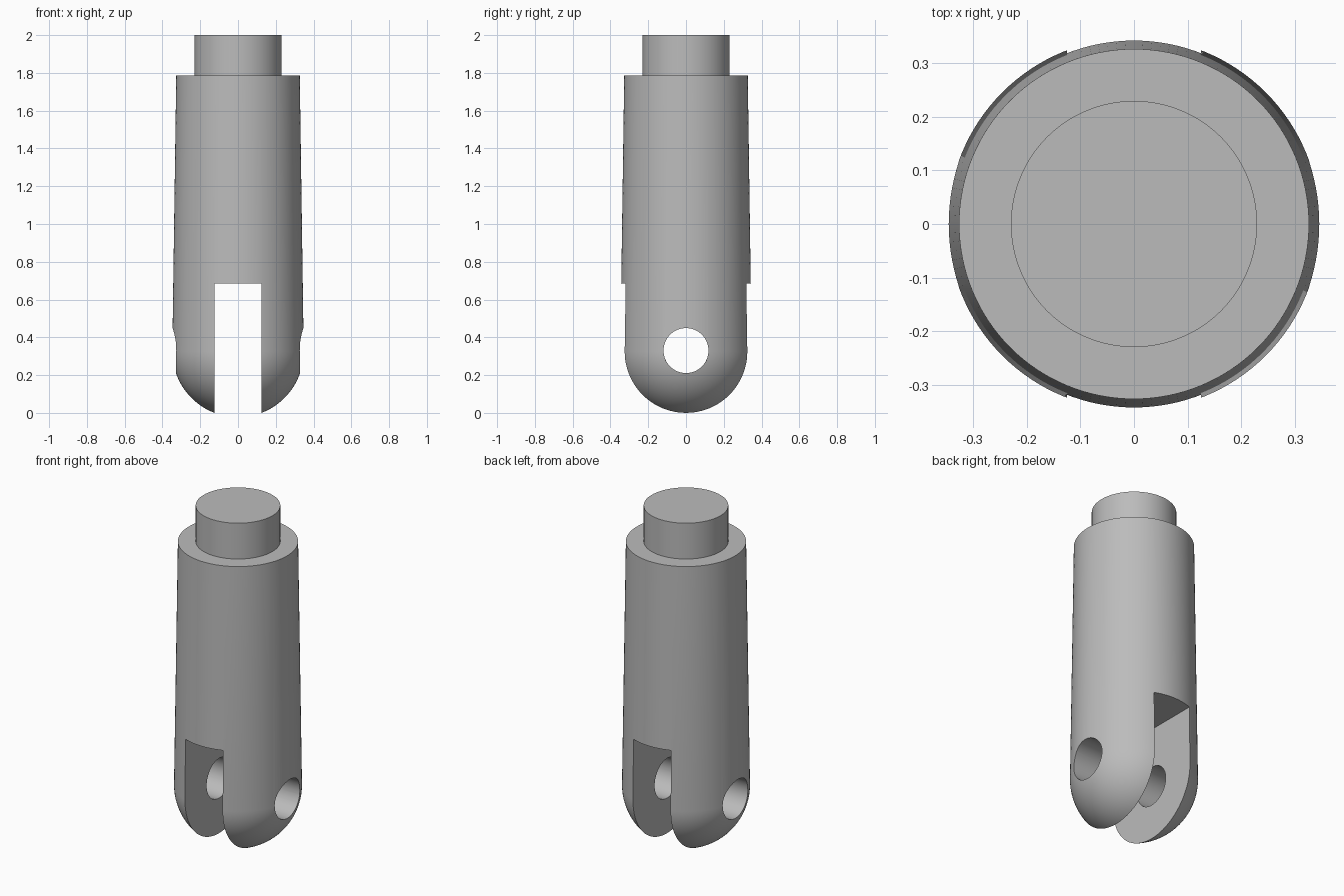
import bpy, bmesh, math
from mathutils import Matrix

if "Cube" in bpy.data.objects:
    bpy.data.objects.remove(bpy.data.objects["Cube"], do_unlink=True)

R = 0.348           # radius at the rounded end
HALF_SLOT = 0.125   # half the width of the fork slot
SLOT_TOP = 0.685
PIN_Z, PIN_R = 0.325, 0.119

grey = bpy.data.materials.new("plain_grey")
grey.use_nodes = True
colour = (0.5, 0.5, 0.5, 1)
grey.diffuse_color = colour
grey.node_tree.nodes["Principled BSDF"].inputs["Base Color"].default_value = colour


def finish(bm, name):
    bmesh.ops.recalc_face_normals(bm, faces=bm.faces)
    mesh = bpy.data.meshes.new(name)
    bm.to_mesh(mesh)
    bm.free()
    mesh.materials.append(grey)
    obj = bpy.data.objects.new(name, mesh)
    bpy.context.collection.objects.link(obj)
    return obj


def lathe(name, profile, steps=128):
    bm = bmesh.new()
    verts = [bm.verts.new((r, 0, z)) for r, z in profile]
    edges = [bm.edges.new(pair) for pair in zip(verts, verts[1:])]
    bmesh.ops.spin(bm, geom=verts + edges, cent=(0, 0, 0), axis=(0, 0, 1),
                   angle=math.tau, steps=steps, use_duplicate=False)
    bmesh.ops.remove_doubles(bm, verts=bm.verts, dist=1e-5)
    return finish(bm, name)


# Rod: hemispherical end, slightly tapered shaft, stepped neck
steps = 24
dome = [(R * math.sin(a), PIN_Z - R * math.cos(a))
        for a in (i * math.pi / 2 / steps for i in range(steps + 1))]
dome[0] = (0, PIN_Z - R)
rod = lathe("clevis_rod", dome + [(0.327, 1.785), (0.23, 1.785), (0.23, 2), (0, 2)])

# Fork slot, open at the bottom and running front to back
bm = bmesh.new()
bmesh.ops.create_cube(bm, size=1, matrix=Matrix.Translation((0, 0, SLOT_TOP - 0.5))
                      @ Matrix.Diagonal((2 * HALF_SLOT, 1, 1, 1)))
slot = finish(bm, "slot_cutter")

# Pin hole running side to side
bm = bmesh.new()
bmesh.ops.create_cone(bm, cap_ends=True, segments=64, radius1=PIN_R, radius2=PIN_R, depth=1,
                      matrix=Matrix.Translation((0, 0, PIN_Z + 0.005))
                      @ Matrix.Rotation(math.pi / 2, 4, 'Y'))
pin_hole = finish(bm, "pin_hole_cutter")

# Cut the rod, then discard the cutters
bpy.ops.object.select_all(action='DESELECT')
bpy.context.view_layer.objects.active = rod
rod.select_set(True)
for cutter in (slot, pin_hole):
    cutter.hide_render = True
    mod = rod.modifiers.new(cutter.name, 'BOOLEAN')
    mod.operation = 'DIFFERENCE'
    mod.solver = 'EXACT'
    mod.object = cutter
    bpy.ops.object.modifier_apply(modifier=mod.name)
    bpy.data.objects.remove(cutter, do_unlink=True)

bpy.ops.object.shade_smooth_by_angle(angle=math.radians(30))
